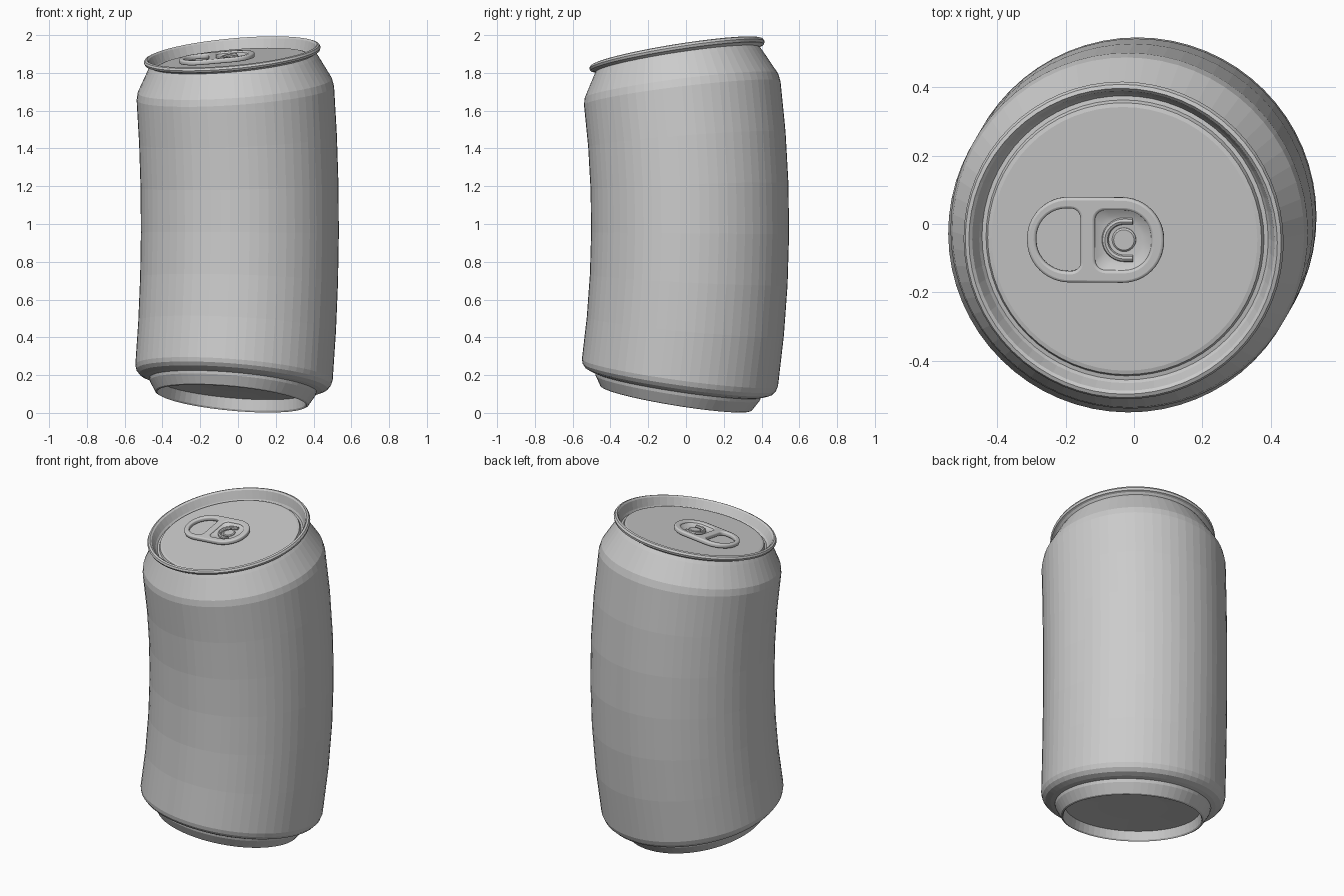
import bpy, bmesh, math
from mathutils import Vector

if "Cube" in bpy.data.objects:
    bpy.data.objects.remove(bpy.data.objects["Cube"], do_unlink=True)

SEGMENTS = 64
BEND_RADIUS = 5.0
BEND_DIR = Vector((math.cos(math.radians(60)), math.sin(math.radians(60)), 0))
SIDE_DIR = Vector((-BEND_DIR.y, BEND_DIR.x, 0))
CENTRE = Vector((0.01, 0.022, 1.0))

metal = bpy.data.materials.new("plain grey metal")
metal.use_nodes = True
GREY = (0.6, 0.6, 0.6, 1)
metal.diffuse_color = GREY
metal.node_tree.nodes["Principled BSDF"].inputs["Base Color"].default_value = GREY


def bend(p):
    """Curve the straight can (axis on z, middle at 0) along an arc."""
    reach = BEND_RADIUS + p.dot(BEND_DIR)
    a = p.z / BEND_RADIUS
    return (CENTRE + BEND_DIR * (reach * math.cos(a) - BEND_RADIUS)
            + SIDE_DIR * p.dot(SIDE_DIR) + Vector((0, 0, reach * math.sin(a))))


def finish(name, mesh, smooth=False):
    mesh.name = name
    for v in mesh.vertices:
        v.co = bend(v.co)
    mesh.materials.clear()
    mesh.materials.append(metal)
    obj = bpy.data.objects.new(name, mesh)
    bpy.context.collection.objects.link(obj)
    if smooth:
        bpy.ops.object.select_all(action='DESELECT')
        obj.select_set(True)
        bpy.context.view_layer.objects.active = obj
        bpy.ops.object.shade_smooth_by_angle(angle=math.radians(35))
    return obj


def loft(name, rings, cap_start=False, cap_end=False, smooth=False):
    """Skin a stack of equal-length point rings."""
    bm = bmesh.new()
    loops = [[bm.verts.new(p) for p in ring] for ring in rings]
    for low, high in zip(loops, loops[1:]):
        for i in range(len(low)):
            j = (i + 1) % len(low)
            bm.faces.new((low[i], low[j], high[j], high[i]))
    if cap_start:
        bm.faces.new(loops[0][::-1])
    if cap_end:
        bm.faces.new(loops[-1])
    mesh = bpy.data.meshes.new(name)
    bm.to_mesh(mesh)
    bm.free()
    return finish(name, mesh, smooth)


def lathe(name, profile, segments=SEGMENTS, **kw):
    turn = [math.tau * i / segments for i in range(segments)]
    return loft(name, [[(r * math.cos(a), r * math.sin(a), z) for a in turn]
                       for r, z in profile], **kw)


def rounded(x0, x1, half, r_left, r_right, steps=12):
    """Outline of a box with its own corner radius at each end."""
    pts = []
    corners = ((x1 - r_right, half - r_right, r_right, 0),
               (x0 + r_left, half - r_left, r_left, 90),
               (x0 + r_left, r_left - half, r_left, 180),
               (x1 - r_right, r_right - half, r_right, 270))
    for cx, cy, r, start in corners:
        for i in range(steps + 1):
            a = math.radians(start + 90 * i / steps)
            pts.append((cx + r * math.cos(a), cy + r * math.sin(a)))
    return pts


def curve_part(name, outlines, z, closed=True, extrude=0.0, bevel=0.0):
    """Filled plate (closed) or round wire (open) from outlines."""
    data = bpy.data.curves.new(name + " curve", 'CURVE')
    data.dimensions = '2D' if closed else '3D'
    if closed:
        data.fill_mode = 'BOTH'
    data.extrude, data.bevel_depth, data.bevel_resolution = extrude, bevel, 2
    data.use_fill_caps = not closed
    for pts in outlines:
        spline = data.splines.new('POLY')
        spline.points.add(len(pts) - 1)
        for point, (x, y) in zip(spline.points, pts):
            point.co = (x, y, 0, 1)
        spline.use_cyclic_u = closed
    helper = bpy.data.objects.new(name + " helper", data)
    bpy.context.collection.objects.link(helper)
    bpy.context.view_layer.update()
    graph = bpy.context.evaluated_depsgraph_get()
    mesh = bpy.data.meshes.new_from_object(helper.evaluated_get(graph))
    bpy.data.objects.remove(helper, do_unlink=True)
    for v in mesh.vertices:
        v.co.z += z
    return finish(name, mesh, True)


# Body: recessed base, foot ring, banded wall, shoulder and neck
R = 0.524
base = [(0.2, -0.862), (0.385, -0.868), (0.392, -0.922), (0.398, -0.93),
        (0.408, -0.925), (0.44, -0.872), (0.444, -0.855), (0.47, -0.848),
        (0.50, -0.835), (0.517, -0.815)]
wall = [(R, -0.79 + 1.485 * i / 6) for i in range(7)]
shoulder = [(0.516, 0.735), (0.452, 0.855), (0.44, 0.875)]
lathe("can_body", base + wall + shoulder, cap_start=True)

# Rolled rim, groove and lid
lathe("rim_and_lid", [
    (0.44, 0.875), (0.452, 0.884), (0.465, 0.887), (0.47, 0.90),
    (0.464, 0.912), (0.453, 0.916), (0.444, 0.908), (0.428, 0.862),
    (0.42, 0.85), (0.408, 0.852), (0.402, 0.867), (0.39, 0.87)], cap_end=True)

# Pull tab: plate with a finger hole and a dished opening
TAB_Z = 0.892
dish = rounded(-0.088, 0.085, 0.093, 0.035, 0.085)
curve_part("pull_tab", [
    rounded(-0.276, 0.11, 0.118, 0.115, 0.115),
    rounded(-0.265, -0.119, 0.101, 0.098, 0.036),
    rounded(-0.092, 0.089, 0.097, 0.039, 0.089)],
    TAB_Z, extrude=0.005, bevel=0.008)
loft("tab_dish", [[(x * s, y * s, TAB_Z + dz) for x, y in dish]
                  for s, dz in ((1.03, 0.009), (0.9, 0.002), (0.75, -0.004), (0.6, -0.008))],
     cap_end=True, smooth=True)

# Curved tongue around the rivet
arc = [(0.055 * math.cos(a), 0.055 * math.sin(a))
       for a in (math.radians(90 + 180 * i / 20) for i in range(21))]
curve_part("tab_tongue", [[(0.026, 0.055)] + arc + [(0.026, -0.055)]],
           TAB_Z - 0.003, closed=False, bevel=0.01)

# Rivet
lathe("rivet", [(0.036, 0.87), (0.035, 0.888), (0.03, 0.892)],
      segments=24, cap_end=True, smooth=True)
